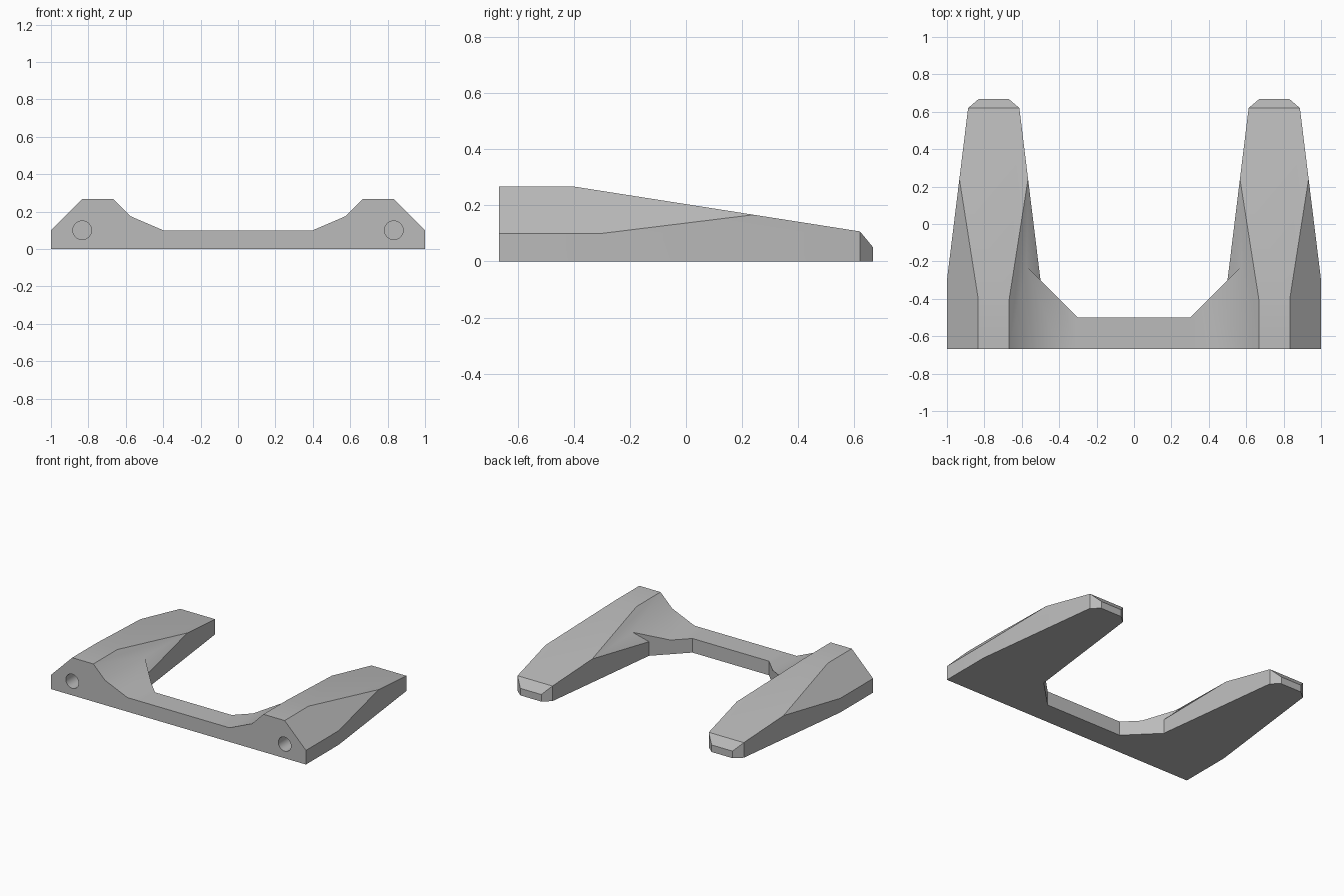
import bpy, bmesh, math
from mathutils import Vector

cube = bpy.data.objects.get("Cube")
if cube:
    bpy.data.objects.remove(cube, do_unlink=True)

grey = bpy.data.materials.new("plain grey")
grey.use_nodes = True
COLOUR = (0.5, 0.5, 0.5, 1)
grey.diffuse_color = COLOUR
grey.node_tree.nodes["Principled BSDF"].inputs["Base Color"].default_value = COLOUR

FRONT, BACK = -0.667, 0.667


def to_object(bm, name):
    bmesh.ops.recalc_face_normals(bm, faces=bm.faces)
    mesh = bpy.data.meshes.new(name)
    bm.to_mesh(mesh)
    bm.free()
    mesh.materials.append(grey)
    obj = bpy.data.objects.new(name, mesh)
    bpy.context.collection.objects.link(obj)
    return obj


def slice_off(bm, point, normal):
    """Cut away everything beyond the plane and cap the opening."""
    geom = bm.verts[:] + bm.edges[:] + bm.faces[:]
    cut = bmesh.ops.bisect_plane(bm, geom=geom, dist=1e-5, plane_co=point,
                                 plane_no=Vector(normal).normalized(),
                                 clear_outer=True)["geom_cut"]
    edges = [e for e in cut if isinstance(e, bmesh.types.BMEdge)]
    bmesh.ops.contextual_create(bm, geom=edges)


def make_leg(side, name):
    # Tapered plan, symmetric about the middle line of the leg
    mid = side * 0.75
    half = [(0.25, FRONT), (0.25, -0.3), (0.137, 0.62), (0.082, BACK)]
    plan = half + [(-x, y) for x, y in reversed(half)]
    bm = bmesh.new()
    base = bm.faces.new([bm.verts.new((mid + x, y, 0)) for x, y in plan])
    top = bmesh.ops.extrude_face_region(bm, geom=[base])["geom"]
    for v in top:
        if isinstance(v, bmesh.types.BMVert):
            v.co.z = 0.267
    # Sloping top, bevelled long edges, bevelled tip
    slice_off(bm, (mid, -0.4, 0.267), (0, 0.16, 1.02))
    for s in (1, -1):
        slice_off(bm, (mid + s * 0.25, 0, 0.1), (s, 0, 1))
    slice_off(bm, (mid, 0.62, 0.107), (0, 0.057, 0.047))
    return to_object(bm, name)


def make_crossbar():
    # Rectangular sections along x: (x, back edge, height)
    right = [(0.3, -0.5, 0.1), (0.4, -0.4, 0.1), (0.6, -0.2, 0.186)]
    stations = [(-x, y, z) for x, y, z in reversed(right)] + right
    bm = bmesh.new()
    rings = [[bm.verts.new(p) for p in ((x, FRONT, 0), (x, y, 0), (x, y, z), (x, FRONT, z))]
             for x, y, z in stations]
    for a, b in zip(rings, rings[1:]):
        for i in range(4):
            j = (i + 1) % 4
            bm.faces.new((a[i], a[j], b[j], b[i]))
    bm.faces.new(rings[0])
    bm.faces.new(rings[-1])
    return to_object(bm, "bracket_frame")


def make_hole(side):
    bm = bmesh.new()
    bmesh.ops.create_cone(bm, cap_ends=True, segments=32, radius1=0.05,
                          radius2=0.05, depth=0.6)
    obj = to_object(bm, "hole_cutter")
    obj.rotation_euler.x = math.pi / 2
    obj.location = (side * 0.833, FRONT, 0.1)
    obj.hide_render = True
    return obj


def combine(target, tool, operation):
    mod = target.modifiers.new(tool.name, 'BOOLEAN')
    mod.operation = operation
    mod.solver = 'EXACT'
    mod.object = tool
    bpy.context.view_layer.objects.active = target
    bpy.ops.object.modifier_apply(modifier=mod.name)
    bpy.data.objects.remove(tool, do_unlink=True)


# Crossbar joined with both legs, then a round pin hole in each front face
frame = make_crossbar()
for side, name in ((1, "left_leg"), (-1, "right_leg")):
    combine(frame, make_leg(side, name), 'UNION')
for side in (1, -1):
    combine(frame, make_hole(side), 'DIFFERENCE')

for o in bpy.context.selected_objects:
    o.select_set(False)
frame.select_set(True)
bpy.context.view_layer.objects.active = frame
bpy.ops.object.shade_smooth_by_angle(angle=math.radians(30))
